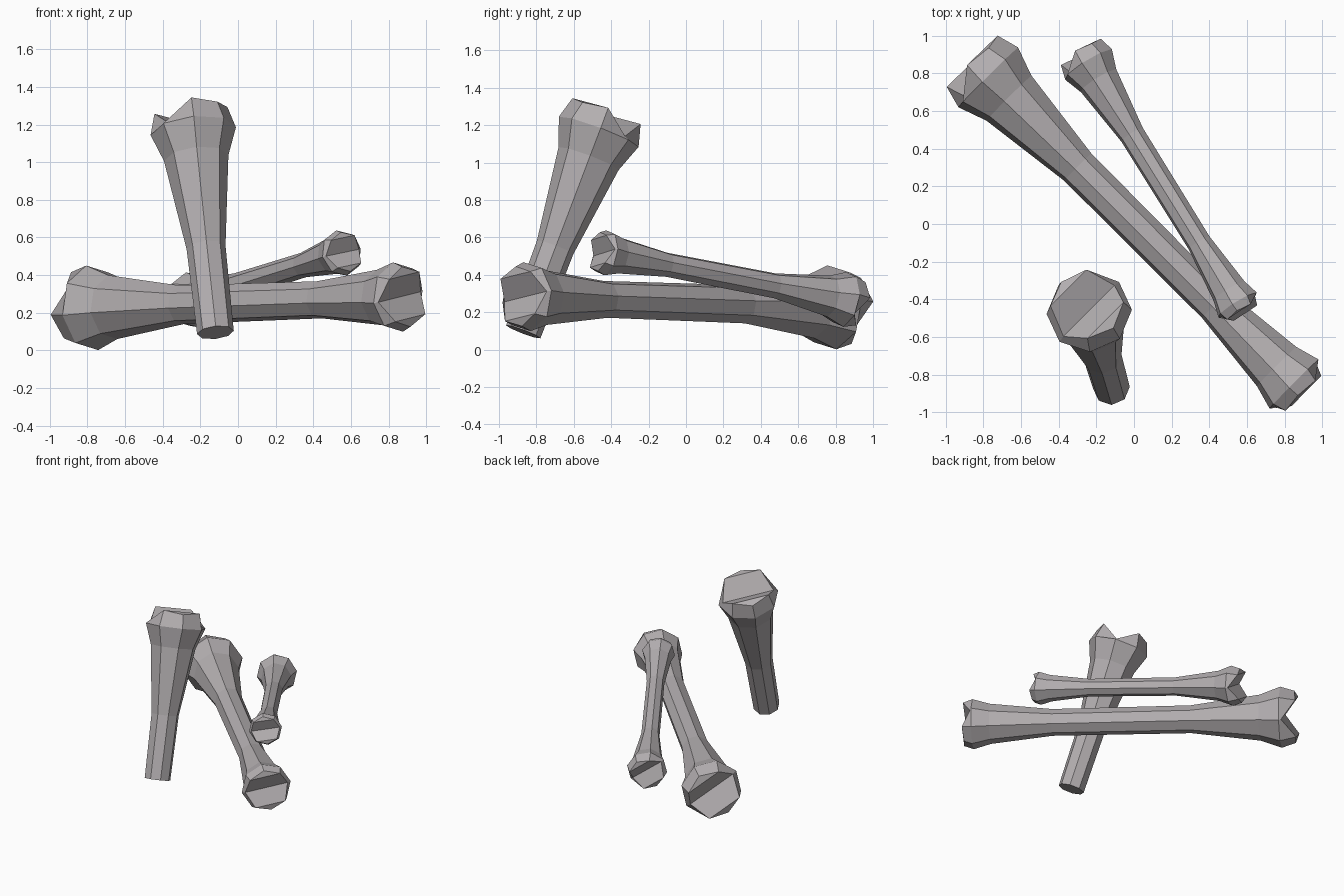
import bpy, bmesh
from math import cos, sin, radians
from mathutils import Vector, Quaternion

if "Cube" in bpy.data.objects:
    bpy.data.objects.remove(bpy.data.objects["Cube"])

SIDES = 8
# distance from the big knuckle's tip, radius
PROFILE = [(0, .195), (.12, .228), (.275, .172), (.79, .104),
           (1.82, .1), (2.28, .15), (2.41, .187), (2.48, .162)]
BROKEN = PROFILE[:4] + [(1.28, .098)]
ROLL = 10            # angle of the first corner of the octagon
BIG_GROOVE, SMALL_GROOVE = 3, 0   # corner index where each groove starts

bone_grey = bpy.data.materials.new("bone_grey")
bone_grey.diffuse_color = (.45, .425, .435, 1)
bone_grey.use_nodes = True
bone_grey.node_tree.nodes["Principled BSDF"].inputs["Base Color"].default_value = bone_grey.diffuse_color


def notched_cap(bm, ring, d, groove, depth):
    """Split the end into two lobes with a V groove; d points into the bone."""
    r = [ring[(groove + i) % SIDES] for i in range(SIDES)]
    for i in (0, 4):
        r[i].co += d * depth
    for i in (2, 6):
        r[i].co += d * depth * .15
    for i in (0, 4):
        a, b, c, e, f = (r[(i + k) % SIDES] for k in range(5))
        bm.faces.new((a, b, e, f))
        bm.faces.new((b, c, e))


def bone(name, start, end, profile, scale=1.0, groove_dir=None):
    p0, p1 = Vector(start), Vector(end)
    d = (p1 - p0).normalized()
    k = (p1 - p0).length / profile[-1][0]
    if groove_dir:
        g = Vector(groove_dir)
        g = (g - d * g.dot(d)).normalized()
        h = Quaternion(d, radians(-ROLL - 45 * BIG_GROOVE)) @ g
    else:
        h = Vector((0, 0, 1)).cross(d).normalized()
    v = d.cross(h)

    # octagonal shaft
    bm = bmesh.new()
    rings = []
    for s, rad in profile:
        ring = []
        for i in range(SIDES):
            a = radians(ROLL + 360 / SIDES * i)
            ring.append(bm.verts.new(p0 + d * s * k + (h * cos(a) + v * sin(a)) * rad * scale))
        rings.append(ring)
    for lo, hi in zip(rings, rings[1:]):
        for i in range(SIDES):
            j = (i + 1) % SIDES
            bm.faces.new((lo[i], lo[j], hi[j], hi[i]))

    # knuckle ends, or a flat broken end
    notched_cap(bm, rings[0], d, BIG_GROOVE, .105 * scale)
    if profile is PROFILE:
        notched_cap(bm, rings[-1], -d, SMALL_GROOVE, .06 * scale)
    else:
        bm.faces.new(rings[-1])
    bmesh.ops.recalc_face_normals(bm, faces=bm.faces)
    me = bpy.data.meshes.new(name)
    bm.to_mesh(me)
    bm.free()
    me.materials.append(bone_grey)
    bpy.context.collection.objects.link(bpy.data.objects.new(name, me))


bone("large_bone", (-.86, .865, .223), (.90, -.90, .285), PROFILE)
bone("small_bone", (-.283, .915, .255), (.575, -.47, .525), PROFILE, .66)
bone("upright_broken_bone", (-.25, -.425, 1.275), (-.12, -.87, .095), BROKEN,
     groove_dir=(.66, .75, 0))
